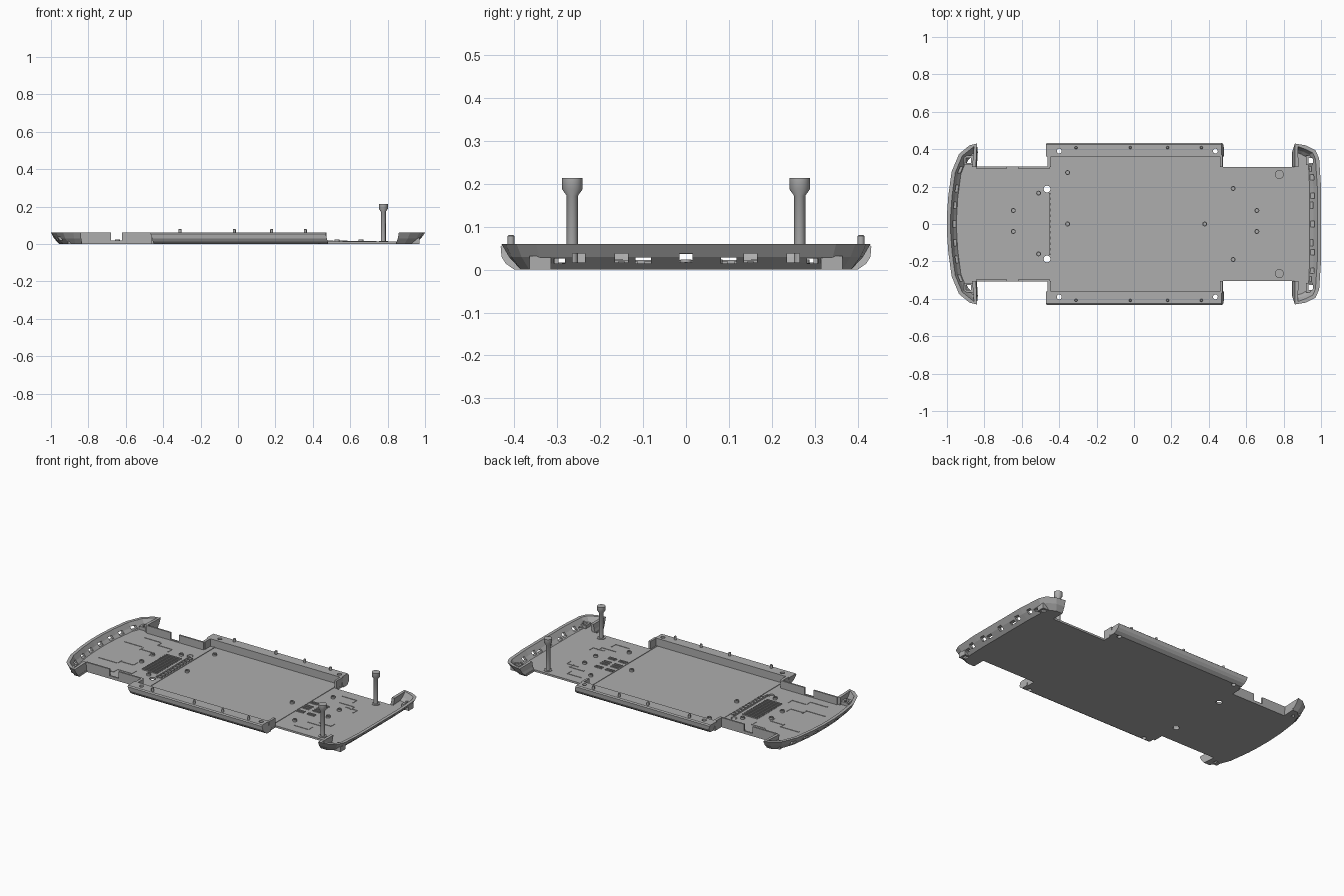
import bpy, bmesh, math
from mathutils import Vector

cube = bpy.data.objects.get("Cube")
if cube:
    bpy.data.objects.remove(cube)

grey = bpy.data.materials.new("plain grey")
grey.use_nodes = True
grey.diffuse_color = (0.42, 0.42, 0.42, 1)
grey.node_tree.nodes["Principled BSDF"].inputs["Base Color"].default_value = (0.42, 0.42, 0.42, 1)

FLOOR = 0.012
RIM = 0.06


def finish(bm, name):
    bmesh.ops.recalc_face_normals(bm, faces=bm.faces)
    mesh = bpy.data.meshes.new(name)
    bm.to_mesh(mesh)
    bm.free()
    mesh.materials.append(grey)
    ob = bpy.data.objects.new(name, mesh)
    bpy.context.collection.objects.link(ob)
    return ob


def loft(name, rings):
    """Skin a row of equal closed sections and cap both ends."""
    bm = bmesh.new()
    rows = [[bm.verts.new(p) for p in ring] for ring in rings]
    n = len(rows[0])
    for a, b in zip(rows, rows[1:]):
        for i in range(n):
            j = (i + 1) % n
            bm.faces.new((a[i], a[j], b[j], b[i]))
    bm.faces.new(rows[0])
    bm.faces.new(rows[-1][::-1])
    return finish(bm, name)


def add_box(bm, x0, x1, y0, y1, z0, z1):
    verts = bmesh.ops.create_cube(bm, size=1)["verts"]
    for v in verts:
        v.co = Vector(((x0 + x1) / 2 + v.co.x * (x1 - x0),
                       (y0 + y1) / 2 + v.co.y * (y1 - y0),
                       (z0 + z1) / 2 + v.co.z * (z1 - z0)))


def boxes(name, items):
    bm = bmesh.new()
    for it in items:
        add_box(bm, *it)
    return finish(bm, name)


def lathe(name, x, y, profile, sides=20):
    return loft(name, [[(x + r * math.cos(2 * math.pi * i / sides),
                         y + r * math.sin(2 * math.pi * i / sides), z)
                        for i in range(sides)] for r, z in profile])


def cut(target, cutter):
    mod = target.modifiers.new("cut", "BOOLEAN")
    mod.operation = "DIFFERENCE"
    mod.solver = "EXACT"
    mod.object = cutter
    bpy.context.view_layer.objects.active = target
    bpy.ops.object.modifier_apply(modifier=mod.name)


def drop(*obs):
    for ob in obs:
        bpy.data.objects.remove(ob)


def mirrored(half):
    return half + [(x, -y) for x, y in reversed(half)]


def bumper(name, low, high, thick):
    """Leaning wall swept from one wheel arch round to the other."""
    low, high = mirrored(low), mirrored(high)
    rings = []
    for i, (b, t) in enumerate(zip(low, high)):
        p, q = high[max(i - 1, 0)], high[min(i + 1, len(high) - 1)]
        d = (Vector(q) - Vector(p)).normalized()
        n = Vector((-d.y, d.x))
        if n.x * t[0] > 0 and 0 < i < len(high) - 1 or n.x * t[0] > 0:
            n = -n
        if i in (0, len(high) - 1):
            n = Vector((-math.copysign(1, t[0]), 0)) * -1
        elif i in (1, len(high) - 2):
            n = Vector((math.copysign(0.8, t[0]), -math.copysign(0.8, t[1])))
        b, t = Vector(b), Vector(t)
        m = b.lerp(t, 0.62)
        o = n * thick
        rings.append([(*b, 0), (*m, RIM / 2), (*t, RIM),
                      (*(t + o), RIM), (*(m + o), RIM / 2), (*(b + o), 0)])
    return loft(name, rings)


# Bumper outlines, lower and upper edge
front_low = [(-.84, .305), (-.835, .385), (-.87, .385), (-.905, .35), (-.935, .27), (-.952, .14), (-.957, .05)]
front_high = [(-.845, .305), (-.84, .43), (-.88, .42), (-.935, .375), (-.975, .28), (-.993, .15), (-1, .05)]
rear_low = [(.845, .305), (.845, .385), (.89, .385), (.925, .365), (.94, .33), (.945, .2), (.945, .07)]
rear_high = [(.86, .305), (.86, .43), (.92, .42), (.97, .395), (.99, .35), (1, .2), (1, .07)]

# Floor pan
half = front_low[::-1] + [(-.45, .305), (-.45, .4), (.475, .4), (.475, .305)] + rear_low
outline = mirrored(half)
floor = loft("floor_pan", [[(x, y, z) for x, y in outline] for z in (0, FLOOR)])

# Bumpers with window slots
front_bumper = bumper("front_bumper", front_low, front_high, 0.02)
rear_bumper = bumper("rear_bumper", rear_low, rear_high, 0.02)
slots = [(-1.1, -.9, y - .018, y + .018, .017, .036) for y in (-.29, -.19, -.1, 0, .1, .19, .29)]
slots += [(.9, 1.1, y - .015, y + .015, .017, .038) for y in (-.25, -.15, 0, .15, .25)]
slots += [(.9, 1.1, y - .018, y + .018, .015, .028) for y in (-.1, .1)]
slots += [(.9, 1.1, y - .013, y + .013, .015, .026) for y in (-.295, .295)]
slot_cutter = boxes("slot_cutter", slots)
cut(front_bumper, slot_cutter)
cut(rear_bumper, slot_cutter)
for s in (-1, 1):
    arch = loft("arch_cutter", [[(x, s * .335 + .017 * math.cos(a * math.pi / 8),
                                  .01 + .017 * math.sin(a * math.pi / 8)) for a in range(16)]
                                for x in (.91, 1.1)])
    cut(rear_bumper, arch)
    drop(arch)
drop(slot_cutter)

# Side sills with tapered ends, wheel arch walls and pegs
sills = []
for side, s in (("left", 1), ("right", -1)):
    section = [(.36, 0, 0), (.36, RIM, 1), (.425, RIM, 1), (.432, .054, .9),
               (.43, .03, .5), (.42, .014, .25), (.4, 0, 0)]
    ends = ((-.45, -.47), (.482, .468))
    sills.append(loft(side + "_sill", [[(a + (b - a) * t, s * y, z) for y, z, t in section]
                                       for a, b in ends]))
    for x in (-.31, -.02, .18, .36):
        lathe(side + "_sill_peg", x, s * .408, [(.008, .05), (.008, .078), (.005, .081)], 12)
    lo, hi = sorted((s * .305, s * .37))
    boxes(side + "_arch_walls", [(-.462, -.445, lo, hi, 0, RIM), (.46, .474, lo, hi, 0, RIM)])
    # Low walls beside the front wheels
    lo, hi = sorted((s * .297, s * .307))
    boxes(side + "_front_wall", [(-.845, -.68, lo, hi, 0, RIM), (-.69, -.61, lo, hi, 0, .018),
                                 (-.62, -.45, lo, hi, 0, RIM)])

# Square mounting sockets in the bumper corners
sockets = []
for x in (-.885, .945):
    for s in (-1, 1):
        ob = boxes("corner_socket", [(x - .025, x + .025, s * .34 - .025, s * .34 + .025, 0, .032)])
        sockets.append((x, s * .34, ob))

# Through holes
for x, y, ob in sockets:
    c = boxes("socket_cutter", [(x - .013, x + .013, y - .013, y + .013, -.1, .04)])
    for target in (ob, floor):
        cut(target, c)
    if x > 0:
        cut(rear_bumper, c)
    drop(c)
for x, y, r in ((-.465, .187, .018), (-.4, .39, .013), (.435, .39, .013)):
    for s in (1, -1):
        c = lathe("hole_cutter", x, s * y, [(r, -.1), (r, .2)])
        cut(floor, c)
        if y > .3:
            cut(sills[0 if s > 0 else 1], c)
        drop(c)

# Tall body posts with wide heads
for side, s in (("left", 1), ("right", -1)):
    lathe(side + "_body_post", .777, s * .265,
          [(.024, 0), (.024, .016), (.013, .016), (.013, .172), (.024, .188), (.024, .214)], 24)

# Screw bosses
for x, y in ((-.645, .072), (-.645, -.04), (-.51, .165), (-.51, -.16), (-.355, .275), (-.355, 0),
             (.378, 0), (.53, .19), (.53, -.19), (.657, .072), (.657, -.04)):
    lathe("screw_boss", x, y, [(.013, .005), (.013, .024), (.008, .024), (.008, .014)], 16)

# Cooling ribs and the ladder across the tray edge
ribs = [(-.585, -.48, y * .017 - .003, y * .017 + .003, .008, .019) for y in range(-7, 8)]
boxes("front_vent_ribs", ribs)
boxes("ladder_strip", [(-.455, -.447, -.165, .165, .008, .022)] +
      [(-.455, -.425, y * .03 - .008, y * .03 + .008, .008, .019) for y in range(-5, 6)])
boxes("rear_vent_ribs", [(x, x + .05, y - .003, y + .003, .008, .018)
                         for x in (.46, .535) for y in (-.075, -.06, -.02, 0, .02, .06, .075)])

# Shallow raised tracks on the front and rear decks
tracks = []
for s in (-1, 1):
    for x0, x1, y in ((-.82, -.7, .24), (-.7, -.6, .2), (-.88, -.75, .13), (-.75, -.66, .1),
                      (.56, .66, .24), (.66, .74, .13), (.6, .7, .16)):
        y *= s
        tracks.append((x0, x1, y - .003, y + .003, .008, .0145))
        lo, hi = sorted((y, y - s * .04))
        tracks.append((x1 - .003, x1 + .003, lo, hi, .008, .014))
boxes("deck_tracks", tracks)

# Thin rim around the central tray
boxes("tray_rim", [(-.42, -.414, -.36, .36, .008, .015), (.45, .456, -.36, .36, .008, .015)])

for ob in bpy.context.collection.objects:
    if ob.type == "MESH" and ("post" in ob.name or "peg" in ob.name or "boss" in ob.name):
        bpy.ops.object.select_all(action="DESELECT")
        ob.select_set(True)
        bpy.context.view_layer.objects.active = ob
        bpy.ops.object.shade_smooth_by_angle(angle=math.radians(35))
